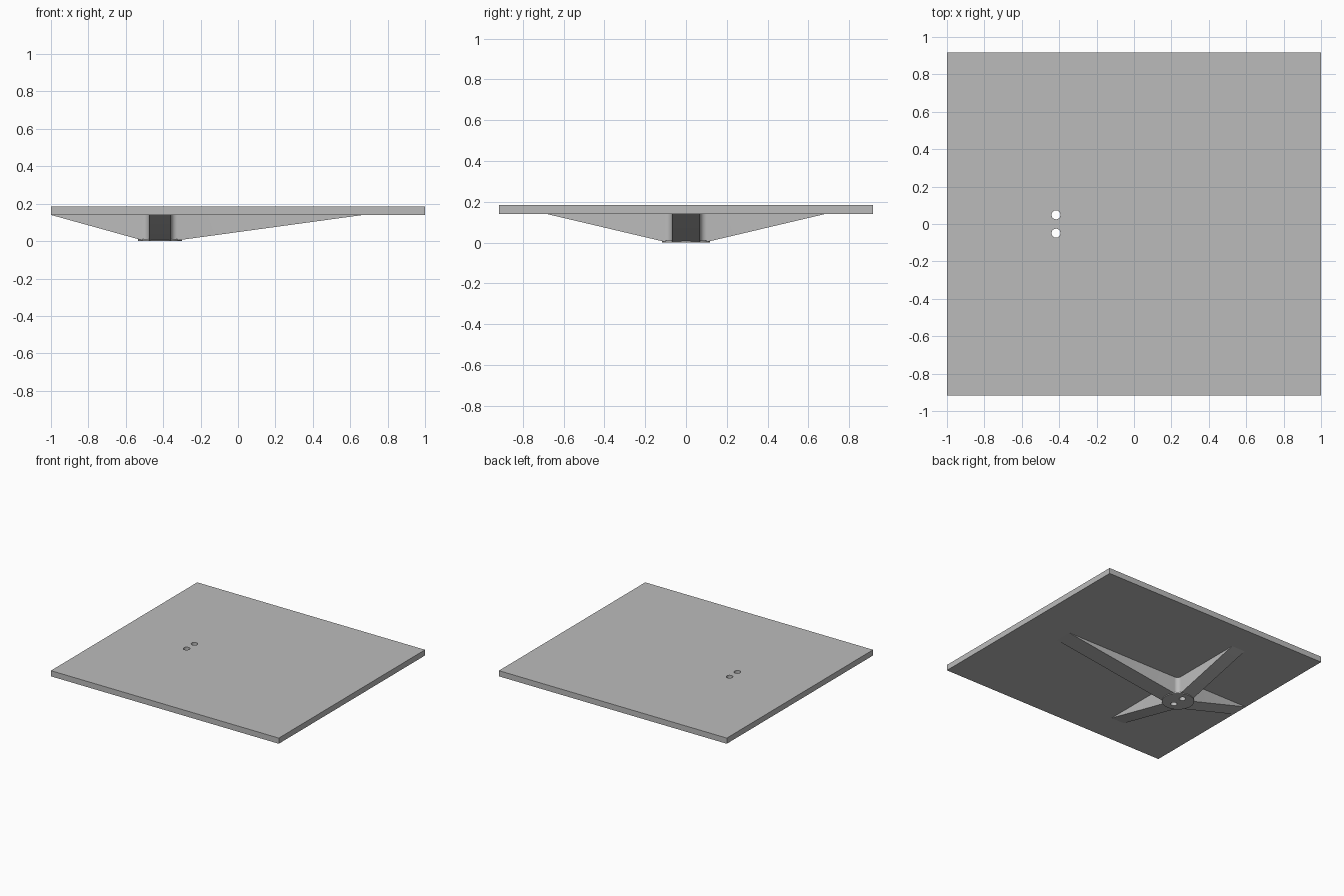
import bpy, bmesh
from math import cos, sin, pi, radians

cube = bpy.data.objects.get("Cube")
if cube:
    bpy.data.objects.remove(cube, do_unlink=True)

grey = bpy.data.materials.new("plain grey")
grey.use_nodes = True
colour = (0.5, 0.5, 0.5, 1)
grey.diffuse_color = colour
grey.node_tree.nodes["Principled BSDF"].inputs["Base Color"].default_value = colour

HUB_X = -0.417               # centre of the mount
PLATE_BOTTOM, PLATE_TOP = 0.14, 0.185
HALF_X, HALF_Y = 0.059, 0.069  # half widths of the y ribs and the x ribs
FILLET = 0.034


def make_object(name, bm, location):
    bmesh.ops.recalc_face_normals(bm, faces=bm.faces)
    mesh = bpy.data.meshes.new(name)
    bm.to_mesh(mesh)
    bm.free()
    mesh.materials.append(grey)
    obj = bpy.data.objects.new(name, mesh)
    obj.location = location
    bpy.context.collection.objects.link(obj)
    return obj


def cylinder(name, radius, bottom, top, x, y, sides):
    bm = bmesh.new()
    bmesh.ops.create_cone(bm, cap_ends=True, segments=sides, radius1=radius,
                          radius2=radius, depth=top - bottom)
    return make_object(name, bm, (x, y, (bottom + top) / 2))


# Flat top plate
bm = bmesh.new()
bmesh.ops.create_cube(bm, size=1)
bmesh.ops.scale(bm, vec=(2, 1.834, PLATE_TOP - PLATE_BOTTOM), verts=bm.verts)
plate = make_object("top_plate", bm, (0, 0, (PLATE_TOP + PLATE_BOTTOM) / 2))

# Cross-shaped mount: filleted centre with four ribs tapering up to the plate
bm = bmesh.new()
base_z, steps = 0.004, 8
corners = []
for sx, sy in ((1, 1), (-1, 1), (-1, -1), (1, -1)):
    arc = []
    for i in range(steps + 1):
        a = 1.5 * pi - 0.5 * pi * i / steps
        arc.append(bm.verts.new((sx * (HALF_X + FILLET + FILLET * cos(a)),
                                 sy * (HALF_Y + FILLET + FILLET * sin(a)), base_z)))
    corners.append(arc if sx * sy > 0 else arc[::-1])
bm.faces.new([v for arc in corners for v in arc])

# Rib tips in the order +y, -x, -y, +x
tips = ((0, 0.68), (-1 - HUB_X, 0), (0, -0.68), (0.67 - HUB_X, 0))
for i, (tx, ty) in enumerate(tips):
    a, b = corners[i][-1], corners[(i + 1) % 4][0]
    c, d = [bm.verts.new((tx or v.co.x, ty or v.co.y, PLATE_BOTTOM)) for v in (b, a)]
    bm.faces.new((b, a, d, c))
extruded = bmesh.ops.extrude_face_region(bm, geom=bm.faces[:], use_keep_orig=True)
for v in extruded["geom"]:
    if isinstance(v, bmesh.types.BMVert):
        v.co.z = PLATE_BOTTOM
bmesh.ops.remove_doubles(bm, verts=bm.verts, dist=0.0001)
mount = make_object("ribbed_mount", bm, (HUB_X, 0, 0))

# Thin round pad under the mount
pad = cylinder("bottom_pad", 0.117, 0, 0.011, HUB_X, 0, 64)

# Two holes through everything
drills = [cylinder("hole_cutter", 0.024, -0.1, 0.3, HUB_X, y, 32) for y in (-0.049, 0.049)]
for obj in (plate, mount, pad):
    bpy.ops.object.select_all(action="DESELECT")
    obj.select_set(True)
    bpy.context.view_layer.objects.active = obj
    for drill in drills:
        cut = obj.modifiers.new("hole", "BOOLEAN")
        cut.operation = "DIFFERENCE"
        cut.solver = "EXACT"
        cut.object = drill
        bpy.ops.object.modifier_apply(modifier=cut.name)
    bpy.ops.object.shade_smooth_by_angle(angle=radians(30))
for drill in drills:
    bpy.data.objects.remove(drill, do_unlink=True)
